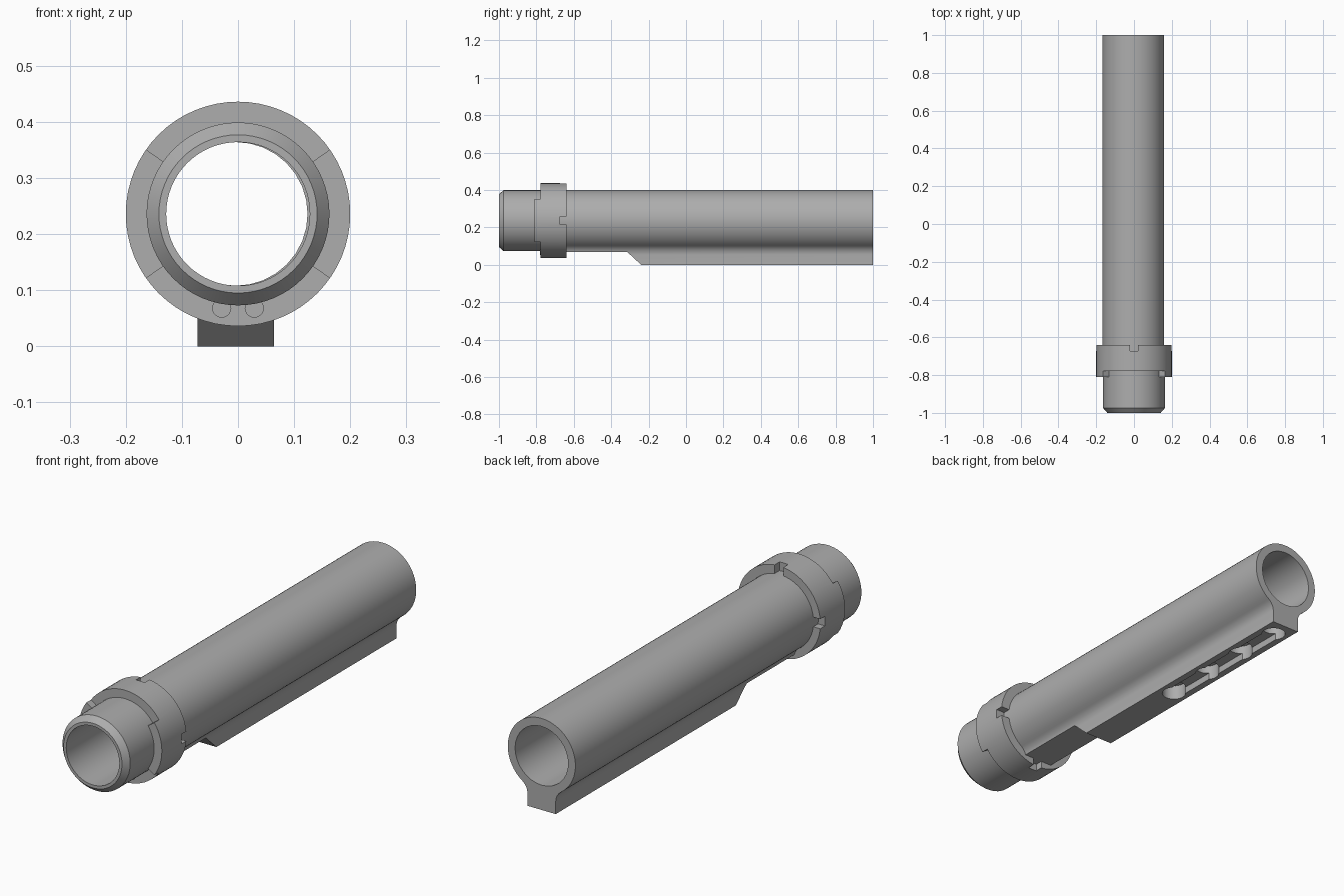
import bpy, bmesh
from math import sin, cos, pi, radians, sqrt, atan2

if "Cube" in bpy.data.objects:
    bpy.data.objects.remove(bpy.data.objects["Cube"], do_unlink=True)

GREY = (0.42, 0.42, 0.42, 1)
mat = bpy.data.materials.new("satin grey metal")
mat.use_nodes = True
mat.diffuse_color = GREY
mat.node_tree.nodes["Principled BSDF"].inputs["Base Color"].default_value = GREY

AXIS_Z = 0.236      # height of the tube axis
TUBE_R = 0.163
BORE_R = 0.128
BODY_X = -0.004     # slight sideways offset of the rear body


def make(name, bm):
    bmesh.ops.recalc_face_normals(bm, faces=bm.faces)
    mesh = bpy.data.meshes.new(name)
    bm.to_mesh(mesh)
    bm.free()
    mesh.materials.append(mat)
    ob = bpy.data.objects.new(name, mesh)
    bpy.context.collection.objects.link(ob)
    return ob


def prism(name, pts, lo, hi, axis):
    """Extrude a flat outline along one axis."""
    place = {"x": lambda p, t: (t, p[0], p[1]),
             "y": lambda p, t: (p[0], t, p[1]),
             "z": lambda p, t: (p[0], p[1], t)}[axis]
    bm = bmesh.new()
    a = [bm.verts.new(place(p, lo)) for p in pts]
    b = [bm.verts.new(place(p, hi)) for p in pts]
    bm.faces.new(a)
    bm.faces.new(b)
    for i in range(len(pts)):
        j = (i + 1) % len(pts)
        bm.faces.new((a[i], a[j], b[j], b[i]))
    return make(name, bm)


def lathe(name, profile, seg=64):
    """Spin a closed (radius, y) profile about the tube axis."""
    bm = bmesh.new()
    rings = [[bm.verts.new((r * cos(2 * pi * k / seg), y, AXIS_Z + r * sin(2 * pi * k / seg)))
              for r, y in profile] for k in range(seg)]
    n = len(profile)
    for k in range(seg):
        p, q = rings[k], rings[(k + 1) % seg]
        for i in range(n):
            j = (i + 1) % n
            bm.faces.new((p[i], p[j], q[j], q[i]))
    return make(name, bm)


def arc(cx, cy, r, start, end, n):
    return [(cx + r * cos(start + (end - start) * i / n),
             cy + r * sin(start + (end - start) * i / n)) for i in range(n + 1)]


def circle(cx, cy, r, n):
    return arc(cx, cy, r, 0, 2 * pi, n)[:-1]


def box(name, x, y, z):
    return prism(name, [(x[0], z[0]), (x[1], z[0]), (x[1], z[1]), (x[0], z[1])], *y, "y")


def cut(ob, cutter):
    cutter.hide_render = True
    mod = ob.modifiers.new("cut", "BOOLEAN")
    mod.operation, mod.solver, mod.object = "DIFFERENCE", "EXACT", cutter
    bpy.context.view_layer.objects.active = ob
    bpy.ops.object.modifier_apply(modifier=mod.name)
    bpy.data.objects.remove(cutter, do_unlink=True)


# Rear body: round tube blended into a bottom rail by concave fillets
half, fil = 0.068, 0.06
cx = half + fil
dz = sqrt((TUBE_R + fil) ** 2 - cx ** 2)
touch = atan2(-dz, cx)
fillet = arc(cx, AXIS_Z - dz, fil, pi, touch + pi, 8)
right = [(half, 0)] + fillet
outline = right[:-1] + arc(0, AXIS_Z, TUBE_R, touch, pi - touch, 56)
outline += [(-x, z) for x, z in reversed(right[:-1])]
body = prism("tube_body", [(x + BODY_X, z) for x, z in outline], -0.70, 1, "y")
cut(body, prism("bore_cutter", circle(BODY_X, AXIS_Z, BORE_R, 32), -1.2, 1.2, "y"))

# Sloped front end of the rail
cut(body, prism("ramp_cutter", [(-0.9, 0.069), (-0.315, 0.069), (-0.24, 0), (-0.24, -0.1), (-0.9, -0.1)],
                -0.3, 0.3, "x"))

# Slot and four stop holes under the rail
first, last = 0.26, 0.92
slot = arc(BODY_X, last, 0.038, 0, pi, 12) + arc(BODY_X, first, 0.038, pi, 2 * pi, 12)
cut(body, prism("slot_cutter", slot, -0.05, 0.03, "z"))
for i in range(4):
    y = first + (last - first) * i / 3
    cut(body, prism("hole_cutter", circle(BODY_X, y, 0.05, 24), -0.05, 0.065, "z"))

# Front sleeve with chamfered mouth
sleeve = lathe("front_sleeve", [(BORE_R, -1), (0.141, -1), (TUBE_R, -0.975),
                                (TUBE_R, -0.70), (BORE_R, -0.70)])

# Castellated collar
collar = lathe("castle_collar", [(0.155, -0.81), (0.2, -0.81), (0.2, -0.64), (0.155, -0.64)])
a = radians(35)
for s in (1, -1):
    wedge = [(0, AXIS_Z), (0.5 * cos(a), AXIS_Z + s * 0.5 * sin(a)),
             (-0.5 * cos(a), AXIS_Z + s * 0.5 * sin(a))]
    cut(collar, prism("gap_cutter", wedge, -0.9, -0.778, "y"))
for dx, dz in ((0.18, 0), (-0.18, 0), (0, 0.18), (0, -0.18)):
    w, h = (0.06, 0.021) if dx else (0.021, 0.06)
    cut(collar, box("notch_cutter", (dx - w, dx + w), (-0.673, -0.6),
                    (AXIS_Z + dz - h, AXIS_Z + dz + h)))

# Small stake marks on the collar front
stakes = [prism(f"stake_mark_{side}", circle(s * 0.029, 0.068, 0.017, 20), -0.781, -0.77, "y")
          for side, s in (("left", 1), ("right", -1))]

# Smooth shading with sharp edges kept
bpy.ops.object.select_all(action="DESELECT")
for ob in [body, sleeve, collar] + stakes:
    ob.select_set(True)
bpy.context.view_layer.objects.active = body
bpy.ops.object.shade_smooth_by_angle(angle=radians(30))
